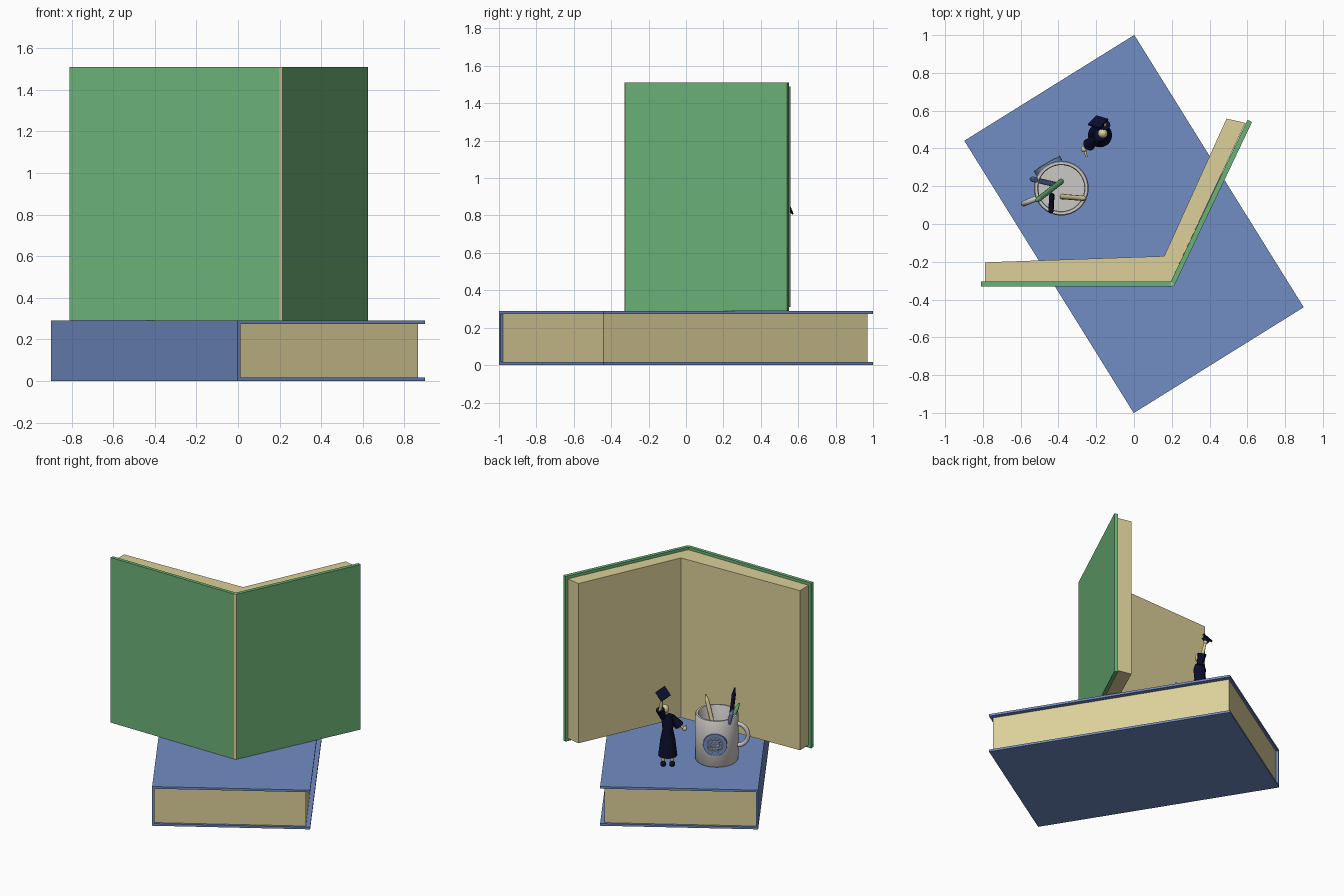
import bpy, bmesh, math
from mathutils import Vector, Matrix

if "Cube" in bpy.data.objects:
    bpy.data.objects.remove(bpy.data.objects["Cube"])


def mat(name, rgb):
    m = bpy.data.materials.new(name)
    m.diffuse_color = (*rgb, 1)
    m.use_nodes = True
    m.node_tree.nodes["Principled BSDF"].inputs["Base Color"].default_value = m.diffuse_color
    return m


BLUE = mat("blue", (0.165, 0.262, 0.55))
GREEN = mat("green", (0.15, 0.45, 0.185))
TAN = mat("paper tan", (0.72, 0.63, 0.32))
GREY = mat("mug grey", (0.60, 0.58, 0.56))
NAVY = mat("dark navy", (0.003, 0.004, 0.025))


def finish(name, bm, m, smooth=False):
    bmesh.ops.recalc_face_normals(bm, faces=bm.faces)
    me = bpy.data.meshes.new(name)
    bm.to_mesh(me)
    bm.free()
    me.materials.append(m)
    ob = bpy.data.objects.new(name, me)
    bpy.context.collection.objects.link(ob)
    if smooth:
        bpy.ops.object.select_all(action='DESELECT')
        ob.select_set(True)
        bpy.context.view_layer.objects.active = ob
        bpy.ops.object.shade_smooth_by_angle(angle=math.radians(40))
    return ob


def prism(name, outline, z0, z1, m):
    """Upright prism over a flat outline."""
    bm = bmesh.new()
    f = bm.faces.new([bm.verts.new((x, y, z0)) for x, y in outline])
    top = bmesh.ops.extrude_face_region(bm, geom=[f])["geom"]
    verts = [g for g in top if isinstance(g, bmesh.types.BMVert)]
    bmesh.ops.translate(bm, verts=verts, vec=(0, 0, z1 - z0))
    return finish(name, bm, m)


def rod(name, a, b, r1, r2, m, n=12):
    """Tapered rod from a to b."""
    a, b = Vector(a), Vector(b)
    rot = (b - a).to_track_quat('Z', 'Y').to_matrix().to_4x4()
    bm = bmesh.new()
    bmesh.ops.create_cone(bm, cap_ends=True, segments=n, radius1=r1, radius2=r2,
                          depth=(b - a).length,
                          matrix=Matrix.Translation((a + b) / 2) @ rot)
    return finish(name, bm, m, True)


def ball(name, c, r, m, scale=(1, 1, 1)):
    bm = bmesh.new()
    bmesh.ops.create_uvsphere(bm, u_segments=16, v_segments=10, radius=r,
                              matrix=Matrix.Translation(c) @ Matrix.Diagonal((*scale, 1)))
    return finish(name, bm, m, True)


def lathe(name, profile, centre, m, n=48):
    bm = bmesh.new()
    vs = [bm.verts.new((r, 0, z)) for r, z in profile]
    es = [bm.edges.new(p) for p in zip(vs, vs[1:])]
    bmesh.ops.spin(bm, geom=vs + es, cent=(0, 0, 0), axis=(0, 0, 1),
                   angle=math.tau, steps=n, use_merge=True)
    bmesh.ops.remove_doubles(bm, verts=bm.verts, dist=1e-5)
    bmesh.ops.translate(bm, verts=bm.verts, vec=centre)
    return finish(name, bm, m, True)


def tube(name, pts, r, m, closed=False, sides=2):
    cu = bpy.data.curves.new(name, 'CURVE')
    cu.dimensions = '3D'
    cu.bevel_depth, cu.bevel_resolution = r, sides
    sp = cu.splines.new('POLY')
    sp.points.add(len(pts) - 1)
    for p, q in zip(sp.points, pts):
        p.co = (*q, 1)
    sp.use_cyclic_u = closed
    cu.materials.append(m)
    ob = bpy.data.objects.new(name, cu)
    bpy.context.collection.objects.link(ob)
    return ob


# lying book, turned about z (spine on the local -x long side)
turn = Matrix.Rotation(math.atan2(0.56, 0.9), 2)


def turned_box(name, x0, x1, y0, y1, z0, z1, m):
    pts = [turn @ Vector(p) for p in ((x0, y0), (x1, y0), (x1, y1), (x0, y1))]
    prism(name, pts, z0, z1, m)


for name, z in (("lower_cover", 0), ("upper_cover", 0.274)):
    turned_box("lying_book_" + name, -0.53, 0.53, -0.849, 0.849, z, z + 0.016, BLUE)
turned_box("lying_book_spine", -0.53, -0.515, -0.849, 0.849, 0.016, 0.274, BLUE)
turned_box("lying_book_pages", -0.515, 0.50, -0.832, 0.832, 0.016, 0.274, TAN)

# open standing book
prism("open_book_left_cover", [(-0.81, -0.33), (0.2, -0.33), (0.195, -0.305), (-0.81, -0.305)],
      0.29, 1.51, GREEN)
prism("open_book_right_cover", [(0.214, -0.325), (0.625, 0.54), (0.601, 0.552), (0.195, -0.305)],
      0.29, 1.51, GREEN)
prism("open_book_spine", [(0.2, -0.33), (0.214, -0.325), (0.195, -0.305)], 0.29, 1.51, TAN)
prism("open_book_left_pages", [(-0.79, -0.305), (0.195, -0.305), (0.16, -0.17), (-0.79, -0.203)],
      0.31, 1.49, TAN)
prism("open_book_right_pages", [(0.195, -0.305), (0.59, 0.535), (0.49, 0.558), (0.16, -0.17)],
      0.31, 1.49, TAN)

# mug body
mug = Vector((-0.385, 0.19, 0.29))
lathe("mug_body", [(0, 0), (0.138, 0), (0.145, 0.01), (0.145, 0.334), (0.14, 0.34),
                   (0.126, 0.34), (0.122, 0.334), (0.122, 0.02), (0, 0.02)], mug, GREY)

# mug handle: half ring reaching out from the wall
out = Vector((-0.92, -0.38, 0)).normalized()
tube("mug_handle", [mug + out * (0.137 + 0.078 * math.cos(t)) + Vector((0, 0, 0.195 + 0.08 * math.sin(t)))
                    for t in [math.radians(-90 + 11.25 * i) for i in range(17)]], 0.015, GREY, sides=4)

# globe roundel on the mug wall
face = Vector((-0.5, 0.85, 0)).normalized()
side = Vector((face.y, -face.x, 0))
mid = mug + Vector((0, 0, 0.17))
rod("roundel_disc", mid + face * 0.124, mid + face * 0.152, 0.08, 0.08, BLUE, 32)


def on_disc(u, w):
    return mid + face * 0.152 + side * u + Vector((0, 0, w))


for i, width in enumerate((0.052, 0.026)):
    tube(f"globe_meridian_{i}", [on_disc(width * math.cos(k * math.tau / 28), 0.052 * math.sin(k * math.tau / 28))
                                 for k in range(28)], 0.0035, GREY, True)
tube("globe_axis", [on_disc(0, -0.052), on_disc(0, 0.052)], 0.0035, GREY)
for i, w in enumerate((-0.026, 0, 0.026)):
    h = math.sqrt(0.052 ** 2 - w * w)
    tube(f"globe_parallel_{i}", [on_disc(-h, w), on_disc(h, w)], 0.0035, GREY)

# pens: foot on the mug floor, pointed top
for name, foot, tip, m in (("green_pen", (-0.385, 0.225), (-0.52, 0.12, 0.71), GREEN),
                           ("tan_pencil", (-0.38, 0.145), (-0.255, 0.135, 0.71), TAN),
                           ("navy_pen", (-0.435, 0.15), (-0.44, 0.06, 0.78), NAVY),
                           ("blue_pen", (-0.42, 0.21), (-0.55, 0.24, 0.72), BLUE)):
    a, b = Vector((*foot, 0.312)), Vector(tip)
    neck = a.lerp(b, 0.9)
    rod(name + "_shaft", a, neck, 0.014, 0.014, m)
    rod(name + "_point", neck, b, 0.014, 0.004, m)

# graduate: gown, legs and shoes
body = Vector((-0.18, 0.47, 0.29))
right = Vector((-0.83, -0.56, 0))
front = Vector((-0.56, 0.83, 0))
lathe("gown", [(0, 0.08), (0.064, 0.08), (0.05, 0.2), (0.036, 0.27), (0.042, 0.34),
               (0.032, 0.375), (0.012, 0.385), (0, 0.385)], body, NAVY, 20)
for s, label in ((-1, "left"), (1, "right")):
    leg = body + right * 0.03 * s
    rod(label + "_leg", leg + Vector((0, 0, 0.03)), leg + Vector((0, 0, 0.1)), 0.011, 0.014, TAN)
    ball(label + "_shoe", leg + front * 0.012 + Vector((0, 0, 0.02)), 0.02, NAVY)

# head and neck
rod("neck", (-0.175, 0.473, 0.66), (-0.168, 0.478, 0.69), 0.012, 0.012, TAN)
ball("head", (-0.165, 0.48, 0.71), 0.026, TAN, (1, 1, 1.2))

# lowered arm
rod("lowered_sleeve", (-0.2, 0.455, 0.655), (-0.238, 0.42, 0.585), 0.02, 0.034, NAVY)
rod("lowered_forearm", (-0.23, 0.43, 0.60), (-0.262, 0.40, 0.562), 0.012, 0.01, TAN)
ball("lowered_hand", (-0.265, 0.397, 0.56), 0.016, TAN)
rod("lowered_fingers", (-0.262, 0.392, 0.56), (-0.25, 0.355, 0.56), 0.008, 0.005, TAN)

# raised arm
rod("raised_sleeve", (-0.16, 0.495, 0.65), (-0.155, 0.525, 0.72), 0.02, 0.03, NAVY)
rod("raised_forearm", (-0.155, 0.525, 0.71), (-0.178, 0.532, 0.81), 0.012, 0.009, TAN)
ball("raised_hand", (-0.178, 0.532, 0.815), 0.014, TAN)

# square cap held up: board and crown
normal = Vector((-0.2, 0.75, 0.6)).normalized()
cap = Vector((-0.19, 0.54, 0.85))
rod("cap_board", cap - normal * 0.004, cap + normal * 0.004, 0.055, 0.055, NAVY, 4)
rod("cap_crown", cap - normal * 0.03, cap, 0.026, 0.028, NAVY, 16)
